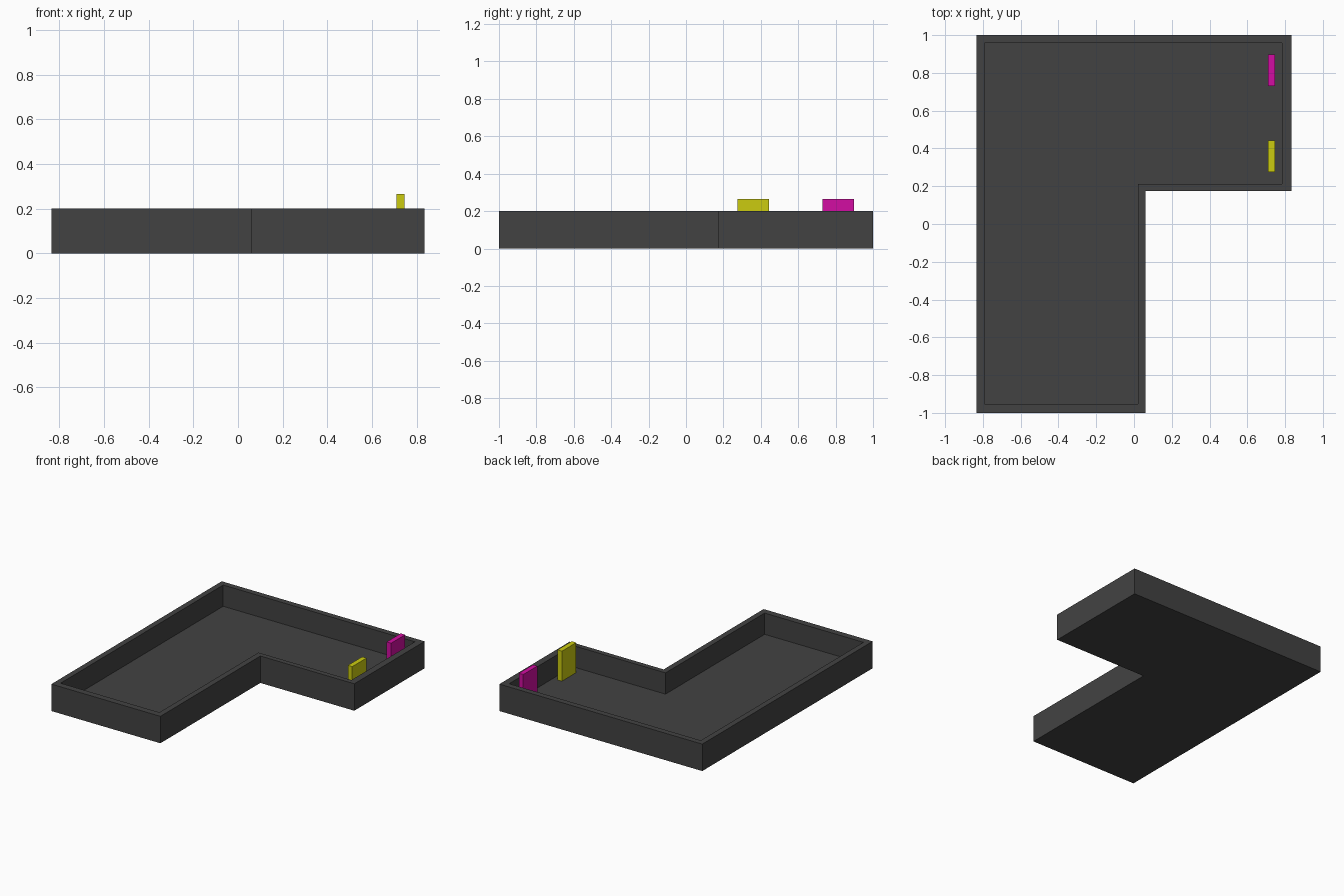
import bpy, bmesh

if "Cube" in bpy.data.objects:
    bpy.data.objects.remove(bpy.data.objects["Cube"])


def finish(name, bm, color):
    bmesh.ops.recalc_face_normals(bm, faces=bm.faces[:])
    mesh = bpy.data.meshes.new(name)
    bm.to_mesh(mesh)
    bm.free()
    obj = bpy.data.objects.new(name, mesh)
    bpy.context.collection.objects.link(obj)
    mat = bpy.data.materials.new(name + "_color")
    mat.diffuse_color = (*color, 1)
    mat.use_nodes = True
    mat.node_tree.nodes["Principled BSDF"].inputs["Base Color"].default_value = mat.diffuse_color
    mesh.materials.append(mat)
    return obj


def l_shape(left, right, front, back, step_x, step_y):
    return [(left, front), (step_x, front), (step_x, step_y),
            (right, step_y), (right, back), (left, back)]


def block(name, x, y, z, color):
    bm = bmesh.new()
    bmesh.ops.create_cube(bm, size=1)
    for v in bm.verts:
        v.co = [lo + (c + 0.5) * (hi - lo) for c, (lo, hi) in zip(v.co, (x, y, z))]
    return finish(name, bm, color)


HEIGHT, FLOOR = 0.2, 0.042
outer = l_shape(-0.834, 0.834, -1, 1, 0.062, 0.174)
inner = l_shape(-0.792, 0.784, -0.952, 0.957, 0.020, 0.212)

# L-shaped tray: outer walls, rim, inner walls, closed by underside and floor
bm = bmesh.new()
rings = [[bm.verts.new((x, y, z)) for x, y in outline]
         for outline, z in ((outer, 0), (outer, HEIGHT), (inner, HEIGHT), (inner, FLOOR))]
for a, b in zip(rings, rings[1:]):
    for i in range(6):
        j = (i + 1) % 6
        bm.faces.new((a[i], a[j], b[j], b[i]))
bm.faces.new(rings[0][::-1])
bm.faces.new(rings[-1])
finish("tray", bm, (0.055, 0.055, 0.055))

# Two upright tabs standing on the tray floor
for name, y, color in (("yellow_tab", (0.276, 0.443), (0.6, 0.6, 0.005)),
                       ("magenta_tab", (0.731, 0.897), (0.65, 0.004, 0.36))):
    block(name, (0.71, 0.746), y, (FLOOR, 0.265), color)
